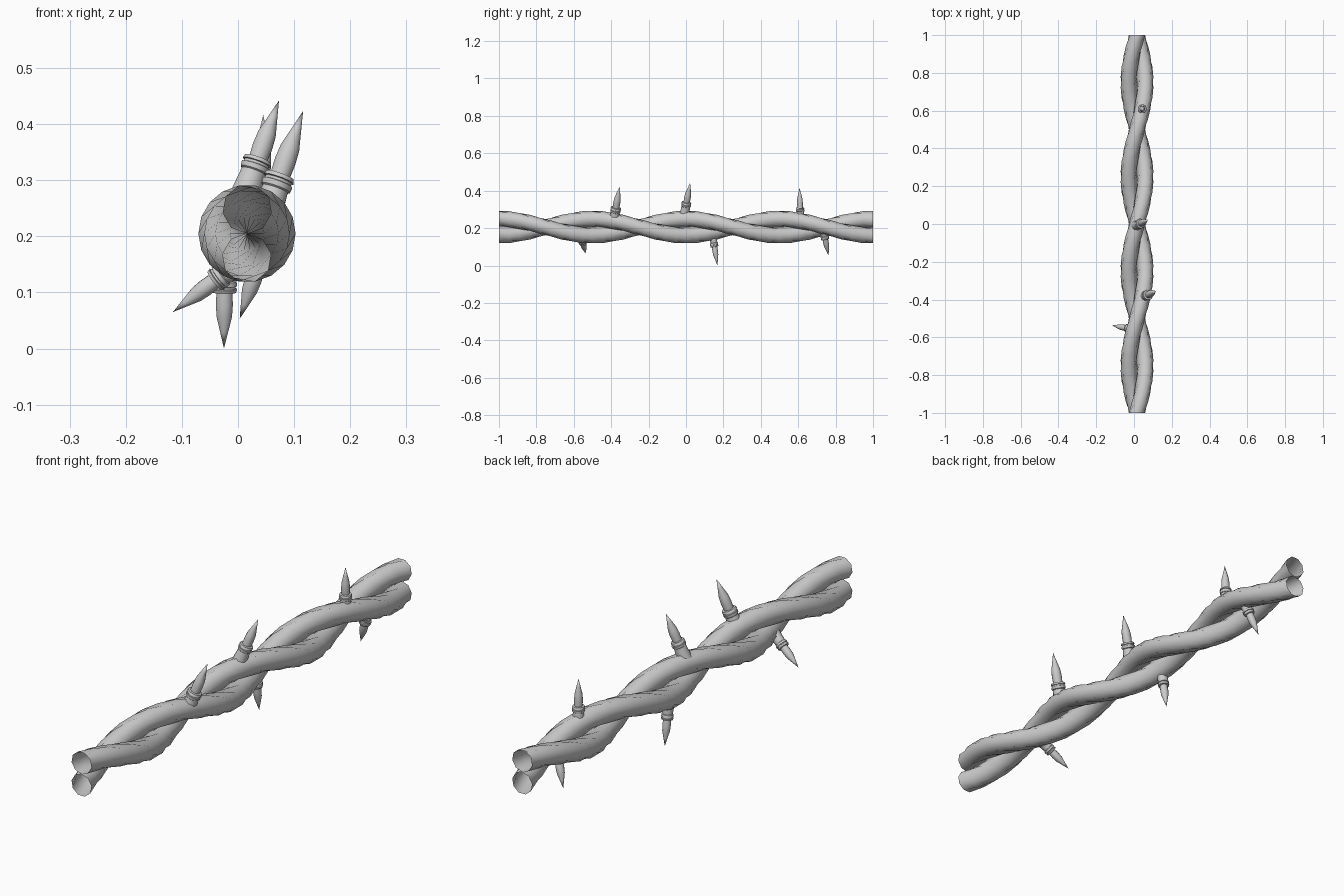
import bpy, bmesh, math
from mathutils import Vector

if "Cube" in bpy.data.objects:
    bpy.data.objects.remove(bpy.data.objects["Cube"])

CX, CZ, R = 0.016, 0.205, 0.044


def skin(name, rings, tip=None, sharp=None):
    """Bridge a list of equal rings into a tube, optionally closed to a tip."""
    bm = bmesh.new()
    rows = [[bm.verts.new(p) for p in ring] for ring in rings]
    n = len(rows[0])
    for a, b in zip(rows, rows[1:]):
        for i in range(n):
            j = (i + 1) % n
            bm.faces.new((a[i], a[j], b[j], b[i]))
    if tip is not None:
        t = bm.verts.new(tip)
        for i in range(n):
            bm.faces.new((rows[-1][i], rows[-1][(i + 1) % n], t))
    bmesh.ops.recalc_face_normals(bm, faces=bm.faces)
    me = bpy.data.meshes.new(name)
    bm.to_mesh(me)
    bm.free()
    me.shade_smooth()
    if sharp:
        me.set_sharp_from_angle(angle=math.radians(sharp))
    ob = bpy.data.objects.new(name, me)
    bpy.context.collection.objects.link(ob)
    return ob


# Two open wire strands twisted around the y axis, one turn per unit
def strand(name, phase, sides=9, steps=36):
    rings = []
    for k in range(steps + 1):
        y = -1 + 2 * k / steps
        a = 2 * math.pi * y + phase
        cx, cz = CX + R * math.sin(a), CZ + R * math.cos(a)
        ring = []
        for i in range(sides):
            b = a + math.pi + 2 * math.pi * i / sides
            ring.append((cx + R * math.sin(b), y, cz + R * math.cos(b)))
        rings.append(ring)
    return skin(name, rings)


strand("wire_strand_a", 0)
strand("wire_strand_b", math.pi)

# Barb profile: (distance from collar towards the tip, radius)
PROFILE = [(-0.065, 0.026), (-0.014, 0.021), (-0.012, 0.024), (-0.004, 0.025),
           (-0.003, 0.022), (0.001, 0.022), (0.002, 0.025), (0.008, 0.023),
           (0.009, 0.016), (0.03, 0.017), (0.052, 0.0155), (0.08, 0.008)]


def barb(name, tip, collar, s, sides=12):
    tip, collar = Vector(tip), Vector(collar)
    axis = tip - collar
    stretch = axis.length / 0.11
    axis.normalize()
    u = axis.orthogonal().normalized()
    v = axis.cross(u)
    rings = []
    for d, r in PROFILE:
        c = collar + axis * d * stretch
        rings.append([c + (u * math.cos(t) + v * math.sin(t)) * r * s
                      for t in (2 * math.pi * i / sides for i in range(sides))])
    return skin(name, rings, tip, 40)


# Barbs: tip, collar centre, thickness
BARBS = [
    ((0.116, -0.355, 0.423), (0.072, -0.376, 0.300), 1.15),
    ((0.073, 0.022, 0.442), (0.033, 0.002, 0.330), 1.08),
    ((0.045, 0.607, 0.416), (0.043, 0.610, 0.302), 0.95),
    ((-0.116, -0.537, 0.065), (-0.036, -0.552, 0.125), 0.92),
    ((-0.025, 0.168, 0.0), (-0.024, 0.151, 0.108), 0.92),
    ((0.003, 0.762, 0.053), (0.036, 0.743, 0.148), 0.92),
]
for i, (tip, collar, s) in enumerate(BARBS):
    barb(f"barb_{i + 1}", tip, collar, s)
